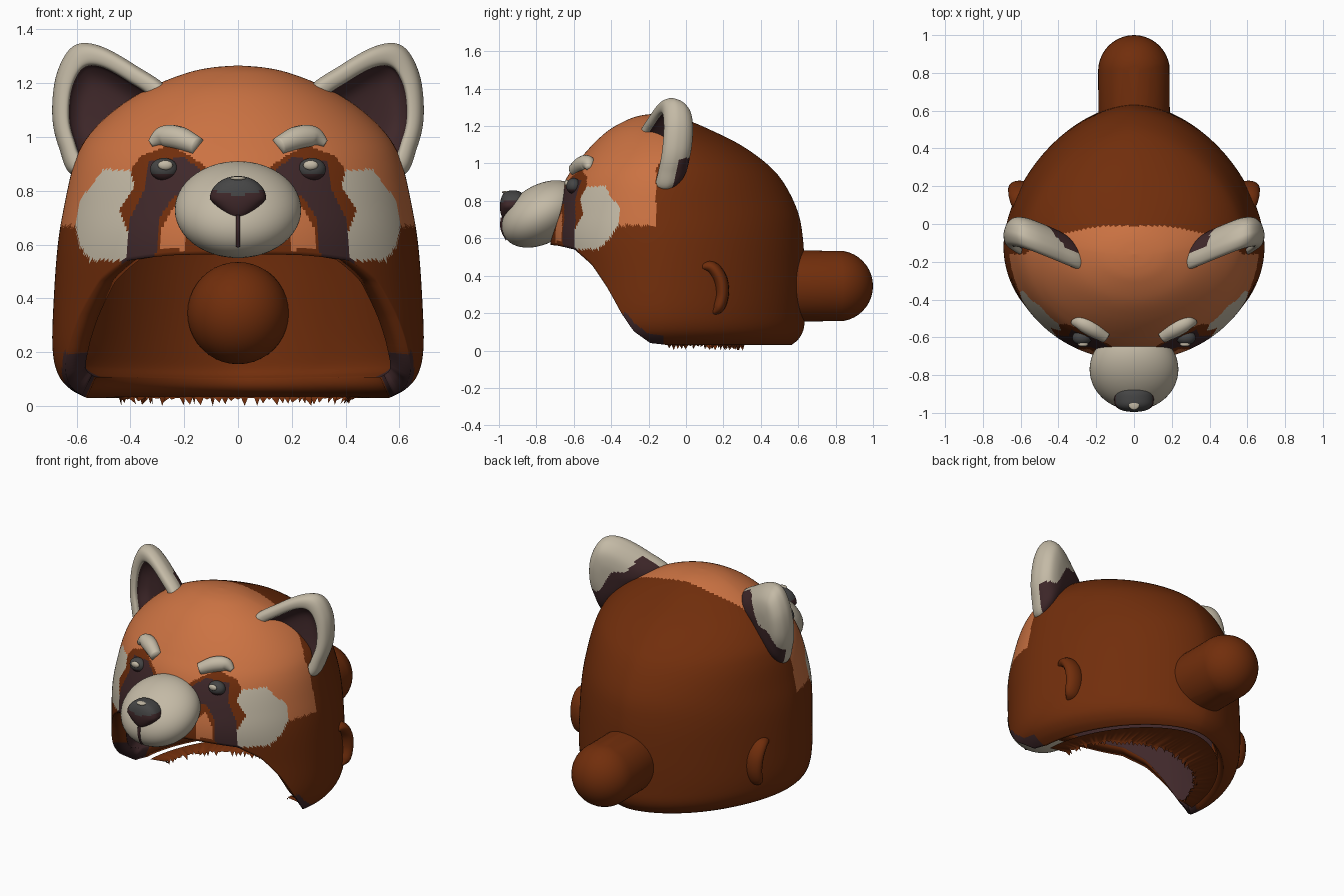
import bpy, bmesh, math, random
from mathutils import Vector

if "Cube" in bpy.data.objects:
    bpy.data.objects.remove(bpy.data.objects["Cube"])

random.seed(4)
COLS = [("cream", (.55, .49, .38)), ("orange_fur", (.6, .17, .055)), ("dark_plum", (.05, .021, .023)),
        ("dark_grey", (.06, .06, .06)), ("brown_fur", (.165, .027, .0035))]
MATS = []
for n, c in COLS:
    m = bpy.data.materials.new(n)
    m.diffuse_color = (*c, 1)
    m.use_nodes = True
    m.node_tree.nodes["Principled BSDF"].inputs["Base Color"].default_value = m.diffuse_color
    MATS.append(m)
CREAM, ORANGE, PLUM, GREY, BROWN = range(5)


def finish(name, bm, rule=BROWN, recalc=True):
    """Turn a bmesh into a smooth object, coloured by index or by rule(centre, normal)."""
    if recalc:
        bmesh.ops.recalc_face_normals(bm, faces=bm.faces)
    me = bpy.data.meshes.new(name)
    bm.to_mesh(me)
    bm.free()
    for m in MATS:
        me.materials.append(m)
    for p in me.polygons:
        p.use_smooth = True
        p.material_index = rule(p.center, p.normal) if callable(rule) else rule
    ob = bpy.data.objects.new(name, me)
    bpy.context.collection.objects.link(ob)
    return ob


def blob(name, c, r, rule, warp=None, seg=40):
    bm = bmesh.new()
    bmesh.ops.create_uvsphere(bm, u_segments=seg, v_segments=seg // 2, radius=1)
    for v in bm.verts:
        p = Vector(v.co[i] * r[i] for i in range(3))
        v.co = Vector(c) + (warp(p) if warp else p)
    return finish(name, bm, rule)


def cat(pts, s):
    """Catmull-Rom value on a list of tuples at index position s."""
    n = len(pts) - 1
    i = min(int(s), n - 1)
    t = s - i
    a, b, c, d = (pts[max(0, min(n, k))] for k in (i - 1, i, i + 1, i + 2))
    return [.5 * (2 * q + (r - p) * t + (2 * p - 5 * q + 4 * r - w) * t * t + (3 * q - p - 3 * r + w) * t ** 3)
            for p, q, r, w in zip(a, b, c, d)]


def tube(name, pts, radii, rule, sx=1, n=14, steps=20):
    bm = bmesh.new()
    last = len(pts) - 1
    path = [Vector(cat(pts, last * k / steps)) for k in range(steps + 1)]
    rows = []
    for k, p in enumerate(path):
        d = path[min(k + 1, steps)] - path[max(k - 1, 0)]
        q = d.to_track_quat('Z', 'Y')
        r = cat([(x,) for x in radii], last * k / steps)[0]
        u = q @ Vector((1, 0, 0))
        if d.x == 0:
            u = Vector((1, 0, 0))
        v = d.normalized().cross(u)
        row = []
        for i in range(n):
            a = 2 * math.pi * i / n
            o = (u * math.cos(a) + v * math.sin(a)) * r
            o.x *= sx
            row.append(bm.verts.new(p + o))
        rows.append(row)
    for a, b in zip(rows, rows[1:]):
        for i in range(n):
            bm.faces.new((a[i], a[(i + 1) % n], b[(i + 1) % n], b[i]))
    bm.faces.new(rows[0])
    bm.faces.new(rows[-1])
    return finish(name, bm, rule)


def lerp(pts, x):
    if x <= pts[0][0]:
        return pts[0][1]
    for (a, u), (b, v) in zip(pts, pts[1:]):
        if x <= b:
            return u + (v - u) * (x - a) / (b - a)
    return pts[-1][1]


def inside(x, z, poly):
    r = False
    for (a, b), (c, d) in zip(poly, poly[1:] + poly[:1]):
        if (b > z) != (d > z) and x < (c - a) * (z - b) / (d - b) + a:
            r = not r
    return r


# Head shell: columns are height, half width, front y, back y, middle y
PROF = [(.02, .54, -.62, .55, -.12), (.06, .62, -.66, .60, -.12), (.12, .67, -.69, .63, -.12),
        (.22, .69, -.69, .635, -.12), (.4, .685, -.70, .635, -.12), (.6, .67, -.725, .625, -.12),
        (.75, .645, -.70, .595, -.12), (.9, .61, -.65, .52, -.11), (1.0, .56, -.585, .43, -.10),
        (1.1, .46, -.50, .29, -.10), (1.18, .335, -.41, .13, -.13), (1.235, .2, -.31, .0, -.15),
        (1.258, .1, -.235, -.08, -.16), (1.266, 0, -.16, -.16, -.16)]
EDGE = [(-.75, .57), (-.66, .56), (-.58, .54), (-.5, .46), (-.42, .33), (-.35, .2), (-.28, .1), (-.2, .04), (-.1, .03)]


def skin(s, a):
    z, w, f, b, m = cat(PROF, s)
    sn, cs = math.sin(a), math.cos(a)
    if sn > 0:  # the back narrows more than an ellipse
        return Vector((math.copysign(w * abs(cs) ** 1.14, cs), m + sn ** 1.14 * (b - m), z))
    return Vector((w * cs, m + sn * (m - f), z))


def s_at(z):
    lo, hi = 0, len(PROF) - 1
    for _ in range(30):
        mid = (lo + hi) / 2
        lo, hi = (mid, hi) if cat(PROF, mid)[0] < z else (lo, mid)
    return lo


def face_y(x, z):
    z_, w, f, b, m = cat(PROF, s_at(z))
    return m + (f - m) * math.sqrt(max(0, 1 - (x / w) ** 2))


NA, NS = 380, 115
bm = bmesh.new()
cols = []
for i in range(NA):
    a = 2 * math.pi * i / NA
    s0 = s_at(lerp(EDGE, skin(4, a).y))
    cols.append([bm.verts.new(skin(s0 + (len(PROF) - 1 - s0) * j / NS, a)) for j in range(NS)])
top = bm.verts.new((0, -.16, 1.266))
for i in range(NA):
    p, q = cols[i], cols[(i + 1) % NA]
    for j in range(NS - 1):
        bm.faces.new((p[j], q[j], q[j + 1], p[j + 1]))
    bm.faces.new((p[-1], q[-1], top))
head = finish("head_shell", bm, BROWN, False)
n_outer = len(head.data.polygons)
mod = head.modifiers.new("thickness", 'SOLIDIFY')
mod.thickness, mod.offset = .085, -1
bpy.context.view_layer.update()
me = bpy.data.meshes.new_from_object(head.evaluated_get(bpy.context.evaluated_depsgraph_get()))
head.modifiers.clear()
head.data = me

# Face markings, as regions of |x| and z seen from the front
CHEEK = [(.40, .875), (.50, .88), (.545, .82), (.585, .77), (.605, .68), (.59, .6), (.55, .54), (.42, .54), (.41, .65), (.44, .73), (.385, .81)]
STRIPE = [(.13, .87), (.2, .925), (.33, .91), (.35, .80), (.40, .70), (.435, .53), (.31, .53), (.29, .70), (.24, .78), (.15, .78)]
MASK = [(.13, .9), (.25, .97), (.36, .93), (.41, .86), (.46, .75), (.46, .5), (.0, .5), (.0, .78)]
SPOT = [(.2, .58), (.29, .59), (.285, .66), (.24, .74), (.19, .7)]


def head_colour(c):
    x, y, z = abs(c.x), c.y, c.z
    if y < -.25 and z > .53:
        for poly, col in ((CHEEK, CREAM), (STRIPE, PLUM), (SPOT, ORANGE), (MASK, BROWN)):
            if inside(x, z, poly):
                return col
    if z > .67 and y < -.01 - .15 * min(1, max(0, (1.22 - z) / .25)):
        return ORANGE
    return PLUM if y < -.12 and z < .2 and z < lerp(EDGE, y) + .05 else BROWN


for k, p in enumerate(me.polygons):
    c = p.center
    if k < n_outer:
        p.material_index = head_colour(c)
    elif k < 2 * n_outer:
        p.material_index = PLUM if c.y < 0 else BROWN
    else:
        p.material_index = PLUM if c.y < -.12 and c.z < .2 else BROWN

# Floor lip turned inward under the shell, with a ragged edge
bm = bmesh.new()
ring = []
for i in range(111):
    a = math.pi * i / 110
    o = skin(.1, a)
    k = random.uniform(.96, 1.04)
    rag = random.uniform(0, .03) if i % 2 else .03
    ring.append((bm.verts.new((o.x * .97, o.y * .97, .03)),
                 bm.verts.new((.43 * k * math.cos(a), -.1 + .4 * k * math.sin(a), .035)),
                 bm.verts.new((.42 * k * math.cos(a), -.1 + .39 * k * math.sin(a), rag))))
for p, q in zip(ring, ring[1:]):
    bm.faces.new((p[0], p[1], q[1], q[0]))
    bm.faces.new((p[1], p[2], q[2], q[1]))
finish("floor_lip", bm)

# Tail, a rounded plug that also bulges into the hollow
blob("tail", (0, .64, .345), (.19, .19, .19), BROWN,
     lambda p: Vector((p.x, p.y * 1.0 + (.17 if p.y > 0 else -.12), p.z)))

# Muzzle, nose and mouth
blob("muzzle", (0, -.77, .73), (.235, .215, .168), CREAM, lambda p: Vector((p.x, p.y, p.z + .3 * p.y)), 56)
blob("nose", (0, -.925, .77), (.105, .07, .085), lambda c, n: GREY if c.z > .785 + 2 * c.x ** 2 else PLUM,
     lambda p: Vector((p.x * (1 + 7 * min(0, p.z)), math.copysign(.07 * (abs(p.y) / .07) ** .6, p.y), p.z)), 48)
blob("nose_glint", (0, -.955, .846), (.03, .03, .008), CREAM, None, 16)
tube("mouth_line", [(0, -.984, .71), (0, -.984, .65), (0, -.957, .593)], [.008] * 3, PLUM)


# Ear: closed outline in x and z, swept through nested rings into a cup
OUT = [(.26, 1.17), (.38, 1.265), (.52, 1.34), (.615, 1.335), (.675, 1.23), (.69, 1.08), (.665, .96), (.61, .86), (.46, .93), (.34, 1.06)]
RINGS = [(.02, .11), (.4, .105), (.7, .085), (.9, .045), (.99, .0), (1, -.03), (.95, -.06), (.85, -.07),
         (.73, -.06), (.67, -.02), (.45, .02), (.02, .03)]


def ear(name, side):
    bm = bmesh.new()
    n = 80
    loop = OUT[-2:] + OUT + OUT[:2]
    rows = []
    for k in range(67):
        sc, dy = cat(RINGS, k / 6)
        row = []
        cx, cz = (.53, 1.12) if k < 30 else (.48, 1.07)
        for i in range(n):
            x, z = cat(loop, 2 + 10 * i / n)
            x, z = cx + (x - cx) * sc, cz + (z - cz) * sc
            y = -.07 + (x - .6) * .35 + (z - 1.12) * .1 + dy
            row.append(bm.verts.new((side * x, y, z)))
        rows.append(row)
    for a, b in zip(rows, rows[1:]):
        for i in range(n):
            bm.faces.new((a[i], a[(i + 1) % n], b[(i + 1) % n], b[i]))
    bm.faces.new(rows[0])
    bm.faces.new(rows[-1])
    ob = finish(name, bm, CREAM)
    for k, p in enumerate(ob.data.polygons):
        c = p.center
        d = (abs(c.x) - .3) * .68 + (c.z - 1.2) * .73
        if k // n >= 51 or k == n * 66 + 1 or (k // n < 22 and d < .1 + .02 * math.sin(c.x * 40)):
            p.material_index = PLUM


# Paired parts
for side, tag in ((-1, "left"), (1, "right")):
    ear(tag + "_ear", side)
    ye = face_y(.27, .88)
    blob(tag + "_eye", (side * .275, ye + .002, .88), (.052, .04, .042),
         lambda c, n: GREY if c.z > .865 else PLUM, None, 28)
    blob(tag + "_eye_glint", (side * .27, ye - .034, .895), (.028, .012, .018), CREAM, None, 16)
    brow = [(.325, .975), (.28, 1.0), (.22, .995), (.15, .965)]
    tube(tag + "_brow", [(side * x, face_y(x, z) - .004, z) for x, z in brow], [.015, .04, .045, .034], CREAM)
    arm = [(.075, .42), (.1, .448), (.145, .44), (.185, .38), (.195, .3), (.175, .23), (.145, .2)]
    tube(tag + "_small_arm", [(side * .605, y, z) for y, z in arm], [.012, .026, .034, .036, .034, .03, .012],
         BROWN, 1.7, 16, 36)
